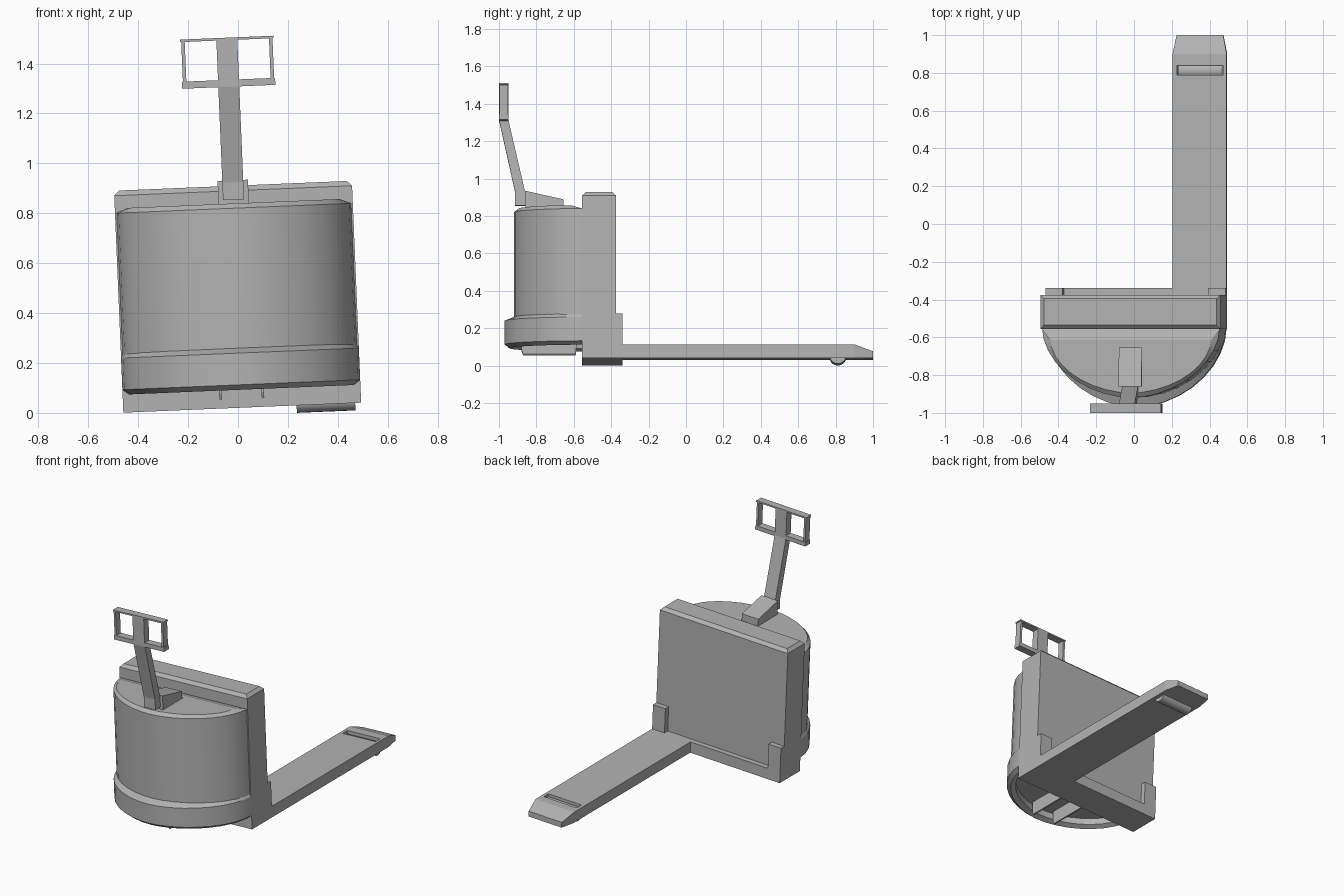
import bpy, bmesh, math
from mathutils import Matrix

if "Cube" in bpy.data.objects:
    bpy.data.objects.remove(bpy.data.objects["Cube"])

# The whole truck leans slightly to one side; parts are built upright, then tilted
TILT = Matrix.Translation((0.017, 0, 0.021)) @ Matrix.Rotation(math.radians(-2.4), 4, 'Y')

GREY = bpy.data.materials.new("dark_grey")
GREY.diffuse_color = (0.45, 0.45, 0.45, 1)
GREY.use_nodes = True
GREY.node_tree.nodes["Principled BSDF"].inputs["Base Color"].default_value = GREY.diffuse_color


def finish(name, bm):
    bmesh.ops.recalc_face_normals(bm, faces=bm.faces)
    me = bpy.data.meshes.new(name)
    bm.to_mesh(me)
    bm.free()
    me.materials.append(GREY)
    ob = bpy.data.objects.new(name, me)
    bpy.context.collection.objects.link(ob)
    ob.matrix_world = TILT
    return ob


def loft(name, rings, smooth=False):
    """Skin a stack of closed rings and cap both ends; smooth keeps the rings sharp."""
    bm = bmesh.new()
    vs = [[bm.verts.new(p) for p in r] for r in rings]
    n = len(rings[0])
    for a, b in zip(vs, vs[1:]):
        for i in range(n):
            j = (i + 1) % n
            bm.faces.new((a[i], a[j], b[j], b[i]))
    bm.faces.new(vs[0])
    bm.faces.new(vs[-1])
    ob = finish(name, bm)
    if smooth:
        bpy.ops.object.select_all(action='DESELECT')
        ob.select_set(True)
        bpy.context.view_layer.objects.active = ob
        bpy.ops.object.shade_smooth_by_angle(angle=math.radians(30))
        for e in ob.data.edges:
            if e.vertices[0] // n == e.vertices[1] // n:
                e.use_edge_sharp = True
    return ob


def rect(x0, x1, y0, y1, z):
    return [(x0, y0, z), (x1, y0, z), (x1, y1, z), (x0, y1, z)]


def box(name, x0, x1, y0, y1, z0, z1):
    return loft(name, [rect(x0, x1, y0, y1, z0), rect(x0, x1, y0, y1, z1)])


def side_profile(name, pts, half):
    """Extrude a (y, z) outline across x."""
    return loft(name, [[(s * half, y, z) for y, z in pts] for s in (-1, 1)])


def half_round(a, b, y0, z, n=18, p=1.08):
    """Slightly flattened half-ellipse bulging toward the front, flat at y0."""
    pts = []
    for i in range(n + 1):
        t = math.pi * i / n
        c, s = math.cos(t), max(math.sin(t), 0)
        pts.append((-a * math.copysign(abs(c) ** p, c), y0 - b * s ** p, z))
    return pts


# Back slab with chamfered top
W = 0.477
loft("back_panel", [rect(-W, W, -0.555, -0.375, 0),
                    rect(-W, W, -0.555, -0.375, 0.87),
                    rect(-W + 0.02, W - 0.02, -0.535, -0.395, 0.89)])

# Fork carriage: bottom ledge and two corner posts
box("carriage_base", -W, W, -0.38, -0.34, 0, 0.073)
for side, x0, x1 in (("left", -W, -0.385), ("right", 0.385, W)):
    box("corner_post_" + side, x0, x1, -0.38, -0.34, 0.065, 0.238)

# Motor housing, top edge bevelled all round
loft("motor_housing", [half_round(0.47, 0.365, -0.555, 0.2),
                       half_round(0.47, 0.365, -0.555, 0.8),
                       half_round(0.425, 0.28, -0.615, 0.819)], True)

# Hollow bumper skirt
loft("bumper_skirt", [half_round(0.42, 0.355, -0.555, 0.13),
                      half_round(0.42, 0.355, -0.555, 0.087),
                      half_round(0.45, 0.39, -0.555, 0.072),
                      half_round(W, 0.415, -0.555, 0.092),
                      half_round(W, 0.415, -0.555, 0.219),
                      half_round(0.465, 0.36, -0.555, 0.241)], True)

# Drive mount plates under the housing
for side, x in (("left", -0.085), ("right", 0.085)):
    side_profile("mount_plate_" + side,
                 [(-0.88, 0.14), (-0.88, 0.06), (-0.87, 0.036), (-0.59, 0.036),
                  (-0.58, 0.14)], 0.005).matrix_world = TILT @ Matrix.Translation((x, 0, 0))

# Single fork with tapered tip
F0, F1 = 0.19, W


def fork_ring(y, inset, top):
    return [(F0 + inset, y, 0), (F1 - inset, y, 0), (F1 - inset, y, top), (F0 + inset, y, top)]


fork = loft("fork", [fork_ring(-0.36, 0, 0.073), fork_ring(0.9, 0, 0.073),
                     fork_ring(1.0, 0.02, 0.036)])

# Roller slot through the fork
cutter = box("slot_cutter", 0.213, 0.457, 0.79, 0.84, 0.02, 0.12)
cutter.hide_render = True
mod = fork.modifiers.new("slot", 'BOOLEAN')
mod.object = cutter
mod.solver = 'EXACT'
bpy.context.view_layer.objects.active = fork
bpy.ops.object.modifier_apply(modifier=mod.name)
bpy.data.objects.remove(cutter)

# Load roller
R = 0.045
loft("load_roller", [[(x, 0.812 + R * math.cos(math.tau * i / 20),
                       0.015 + R * math.sin(math.tau * i / 20)) for i in range(20)]
                     for x in (0.218, 0.453)], True)

# Tiller: pivot block and cranked arm
side_profile("tiller_pivot", [(-0.86, 0.815), (-0.86, 0.912), (-0.655, 0.866), (-0.655, 0.815)], 0.061)
side_profile("tiller_arm", [(-0.913, 0.834), (-0.913, 0.904), (-1.0, 1.294), (-1.0, 1.482),
                            (-0.95, 1.482), (-0.95, 1.294), (-0.862, 0.915), (-0.85, 0.834)], 0.042)

# Handle frame
H = 0.187
box("handle_bottom_bar", -H, H, -1.0, -0.95, 1.287, 1.315)
box("handle_top_bar", -H, H, -1.0, -0.95, 1.474, 1.484)
for side, s in (("left", -1), ("right", 1)):
    xs = sorted((s * (H - 0.004), s * (H - 0.018)))
    box("handle_side_" + side, xs[0], xs[1], -0.998, -0.952, 1.3, 1.48)
